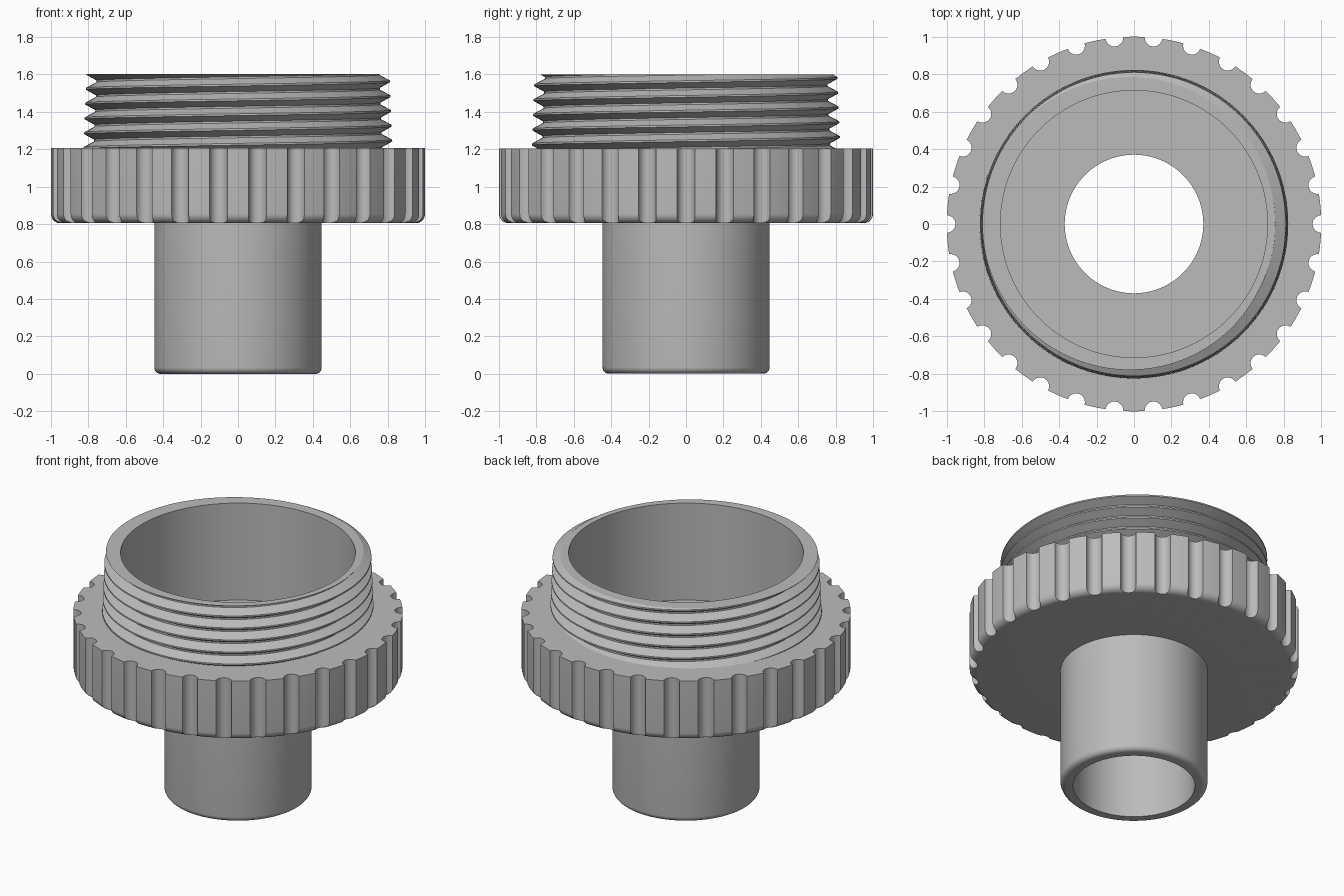
import bpy
import bmesh
from math import sin, cos, pi, sqrt, radians, hypot

if "Cube" in bpy.data.objects:
    bpy.data.objects.remove(bpy.data.objects["Cube"])

GREY = (0.5, 0.5, 0.5, 1.0)
grey = bpy.data.materials.new("plain grey")
grey.use_nodes = True
grey.diffuse_color = GREY
grey.node_tree.nodes["Principled BSDF"].inputs["Base Color"].default_value = GREY

TOP, GRIP_TOP, GRIP_BOTTOM, FLOOR = 1.6, 1.205, 0.805, 0.95
CUP_R, TUBE_R, BORE_R = 0.713, 0.447, 0.37


def finish(name, bm):
    bmesh.ops.recalc_face_normals(bm, faces=bm.faces)
    mesh = bpy.data.meshes.new(name)
    bm.to_mesh(mesh)
    bm.free()
    mesh.materials.append(grey)
    obj = bpy.data.objects.new(name, mesh)
    bpy.context.collection.objects.link(obj)
    bpy.ops.object.select_all(action="DESELECT")
    obj.select_set(True)
    bpy.context.view_layer.objects.active = obj
    bpy.ops.object.shade_smooth_by_angle(angle=radians(28))
    return obj


def loft(name, rings):
    """Skin a list of closed rings, joining the last back to the first."""
    bm = bmesh.new()
    loops = [[bm.verts.new(p) for p in ring] for ring in rings]
    count = len(loops[0])
    for a, b in zip(loops, loops[1:] + loops[:1]):
        for i in range(count):
            k = (i + 1) % count
            bm.faces.new((a[i], a[k], b[k], b[i]))
    return finish(name, bm)


def fillet(radius, bottom, size, steps=6):
    """Rounded lower edge, as (radius, height) pairs from the bottom up."""
    turns = [pi / 2 * s / steps for s in range(steps + 1)]
    return [(radius - size + size * sin(t), bottom + size - size * cos(t)) for t in turns]


# Tube: hollow spigot with a rounded lower edge
profile = [(BORE_R, 0)] + fillet(TUBE_R, 0, 0.035)
profile += [(TUBE_R, FLOOR + 0.004), (BORE_R, FLOOR + 0.004)]
angles = [2 * pi * i / 96 for i in range(96)]
loft("tube", [[(r * cos(a), r * sin(a), z) for a in angles] for r, z in profile])

# Grip ring: scalloped rim, rounded below
NOTCHES, NOTCH_R = 30, 0.047
half = math_half = sin(NOTCH_R)
columns = []
for n in range(NOTCHES):
    middle = 2 * pi * n / NOTCHES
    for s in range(11):
        a = half * sin(pi * (s / 10 - 0.5))
        columns.append((middle + a, cos(a) - sqrt(max(0, NOTCH_R ** 2 - sin(a) ** 2))))
    gap = 2 * pi / NOTCHES - 2 * half
    for s in range(4):
        columns.append((middle + half + gap * (s + 0.02) / 3.04, 1.0))


def rim(limit, z):
    return [(min(r, limit) * cos(a), min(r, limit) * sin(a), z) for a, r in columns]


layers = [(0.42, GRIP_BOTTOM)] + fillet(1.0, GRIP_BOTTOM, 0.05, 8)
layers += [(1.0, GRIP_TOP), (0.74, GRIP_TOP), (0.74, FLOOR)]
loft("grip_ring", [rim(r, z) for r, z in layers])

# Threaded collar: one continuous helix, cut flat at the top
PITCH, START, SEGMENTS, TURNS = 0.079, 1.246, 128, 9
tooth = [(-0.06, 1), (0.06, 1), (0.44, 0), (0.56, 0)]
bm = bmesh.new()
grid = []
for i in range(SEGMENTS):
    turn = i / SEGMENTS
    a = 2 * pi * turn
    column = []
    for k in range(-3, TURNS):
        for offset, crest in tooth:
            z = START + PITCH * (turn + k + offset)
            r = 0.77 + 0.055 * crest - 0.04 * (z - GRIP_TOP)
            column.append(bm.verts.new((r * cos(a), r * sin(a), z)))
    grid.append(column)
for i in range(SEGMENTS):
    here, after = grid[i], grid[(i + 1) % SEGMENTS]
    shift = len(tooth) if i == SEGMENTS - 1 else 0
    for j in range(len(here) - 1 - shift):
        bm.faces.new((here[j], after[j + shift], after[j + 1 + shift], here[j + 1]))
for height, up in ((TOP, 1), (GRIP_TOP - 0.02, -1)):
    bmesh.ops.bisect_plane(bm, geom=bm.verts[:] + bm.edges[:] + bm.faces[:],
                           plane_co=(0, 0, height), plane_no=(0, 0, up), clear_outer=True)

# Collar lip, cup wall and cup floor grow inward from the cut edge
edges = [e for e in bm.edges if e.is_boundary
         and all(abs(v.co.z - TOP) < 1e-4 for v in e.verts)]
for radius, z in ((CUP_R, TOP), (CUP_R, FLOOR), (TUBE_R - 0.01, FLOOR)):
    made = bmesh.ops.extrude_edge_only(bm, edges=edges)["geom"]
    edges = [g for g in made if isinstance(g, bmesh.types.BMEdge)]
    for v in {v for e in edges for v in e.verts}:
        scale = radius / hypot(v.co.x, v.co.y)
        v.co = (v.co.x * scale, v.co.y * scale, z)
finish("threaded_collar", bm)
